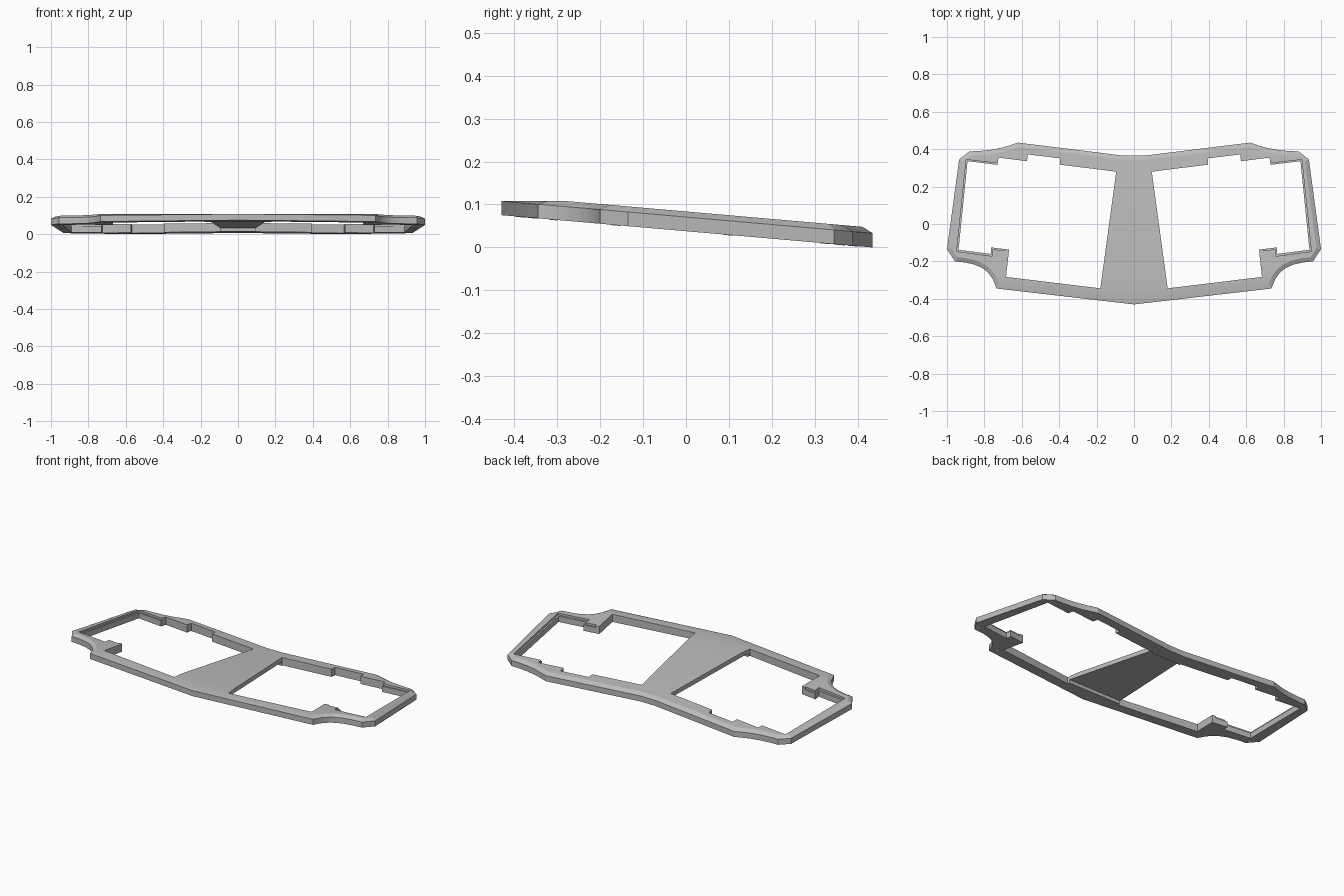
import bpy, bmesh, math
from mathutils import Vector

cube = bpy.data.objects.get("Cube")
if cube:
    bpy.data.objects.remove(cube)

SLOPE, THICK, FLAT_TOP = 0.087, 0.046, 0.108


def base_z(y):
    return 0.0377 - SLOPE * y


def material(name, value):
    m = bpy.data.materials.new(name)
    m.use_nodes = True
    col = (value, value, value, 1)
    m.diffuse_color = col
    m.node_tree.nodes["Principled BSDF"].inputs["Base Color"].default_value = col
    return m


grey = material("case grey", 0.5)
light = material("insert light grey", 0.85)


def finish(name, bm, mat=None):
    bmesh.ops.recalc_face_normals(bm, faces=bm.faces)
    mesh = bpy.data.meshes.new(name)
    bm.to_mesh(mesh)
    bm.free()
    ob = bpy.data.objects.new(name, mesh)
    bpy.context.collection.objects.link(ob)
    if mat:
        mesh.materials.append(mat)
    return ob


def flip(points):
    return [(-x, y) for x, y in reversed(points)]


def prism(name, points, low, high):
    """Prism whose ends follow the tilted base, offset by low and high."""
    bm = bmesh.new()
    rings = [[bm.verts.new((x, y, base_z(y) + h)) for x, y in points] for h in (low, high)]
    for r in rings:
        bm.faces.new(r)
    for i in range(len(points)):
        j = (i + 1) % len(points)
        bm.faces.new((rings[0][i], rings[0][j], rings[1][j], rings[1][i]))
    return finish(name, bm)


def cut(target, cutter):
    mod = target.modifiers.new("cut", 'BOOLEAN')
    mod.operation, mod.solver, mod.object = 'DIFFERENCE', 'EXACT', cutter
    bpy.context.view_layer.objects.active = target
    bpy.ops.object.modifier_apply(modifier=mod.name)
    bpy.data.objects.remove(cutter)


# Outer profile of one half, from the rear centre round to the front
half = [(0.05, 0.365), (0.62, 0.435), (0.66, 0.422), (0.71, 0.407), (0.77, 0.396),
        (0.82, 0.391), (0.88, 0.388), (0.935, 0.345), (1.0, -0.135), (0.957, -0.2),
        (0.9, -0.206), (0.85, -0.218), (0.81, -0.236), (0.78, -0.26),
        (0.755, -0.295), (0.735, -0.345)]
outline = half + [(0, -0.43)] + flip(half)

# Case plate: prism, chamfered rim, flattened front
bm = bmesh.new()
bottom = bm.faces.new([bm.verts.new((x, y, 0)) for x, y in outline])
ext = bmesh.ops.extrude_face_region(bm, geom=[bottom])
top = [f for f in ext["geom"] if isinstance(f, bmesh.types.BMFace)]
bmesh.ops.translate(bm, vec=(0, 0, 1), verts=top[0].verts[:])
bmesh.ops.recalc_face_normals(bm, faces=bm.faces)
top = [f for f in bm.faces if f.normal.z > 0.9]
bmesh.ops.inset_region(bm, faces=top, thickness=0.023, use_even_offset=True)
for f in top:
    for v in f.verts:
        v.co.z = 2
fold = (base_z(0) + THICK - FLAT_TOP) / SLOPE
bmesh.ops.bisect_plane(bm, geom=bm.verts[:] + bm.edges[:] + bm.faces[:],
                       plane_co=(0, fold, 0), plane_no=(0, 1, 0))
heights = (0, THICK - 0.013, THICK)
for v in bm.verts:
    level = round(v.co.z)
    z = base_z(v.co.y) + heights[level]
    v.co.z = min(z, FLAT_TOP) if level else z
case = finish("case_plate", bm, grey)

# Notched opening on each side
opening = [(0.095, 0.28), (0.395, 0.317), (0.395, 0.351), (0.568, 0.372),
           (0.572, 0.336), (0.725, 0.355), (0.73, 0.316), (0.89, 0.336),
           (0.938, -0.138), (0.765, -0.16), (0.765, -0.125), (0.668, -0.137),
           (0.684, -0.283), (0.18, -0.344)]
# Shallow step along the top edge of the outer part of the opening
step = [(0.7, 0.32), (0.735, 0.326), (0.897, 0.344), (0.948, -0.147),
        (0.757, -0.172), (0.757, -0.135), (0.69, -0.143)]
for side, turn in (("left", lambda p: p), ("right", flip)):
    cut(case, prism(side + "_opening_cutter", turn(opening), -0.1, 0.2))
    cut(case, prism(side + "_step_cutter", turn(step), THICK - 0.012, 0.2))

# Recess under the bridge between the openings
recess = [(0.12, 0.27), (0.21, -0.33)]
cut(case, prism("recess_cutter", recess + flip(recess), -0.1, 0.02))

bpy.ops.object.select_all(action='DESELECT')
case.select_set(True)
bpy.context.view_layer.objects.active = case
bpy.ops.object.shade_smooth_by_angle(angle=math.radians(18))

# Screw inserts in the underside
spots = [(0.12, 0.325), (0.37, 0.355), (0.63, 0.39), (0.885, 0.36),
         (0.94, 0.1), (0.955, -0.165), (0.71, -0.31), (0.36, -0.357)]
spots = spots + flip(spots) + [(0, -0.385)]
bm = bmesh.new()
for x, y in spots:
    made = bmesh.ops.create_cone(bm, cap_ends=True, segments=16, radius1=0.011,
                                 radius2=0.011, depth=0.004)
    for v in made["verts"]:
        v.co += Vector((x, y, 0))
        v.co.z += base_z(v.co.y) + 0.001
finish("screw_inserts", bm, light)
